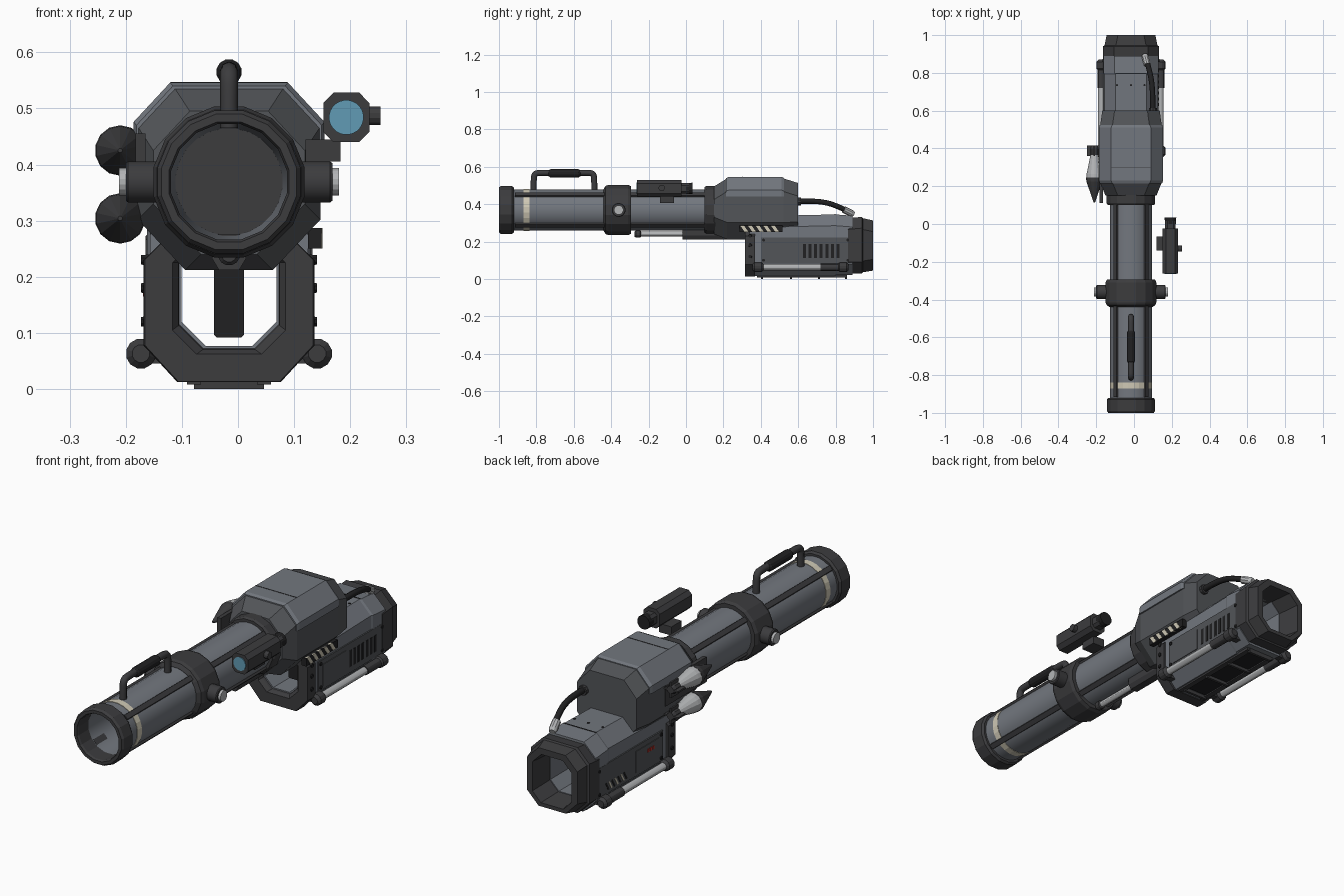
import bpy, bmesh, math
from mathutils import Vector

if "Cube" in bpy.data.objects:
    bpy.data.objects.remove(bpy.data.objects["Cube"])

CX, CZ = -0.016, 0.369          # barrel axis


def material(name, r, g, b):
    m = bpy.data.materials.new(name)
    m.diffuse_color = (r, g, b, 1)
    m.use_nodes = True
    m.node_tree.nodes["Principled BSDF"].inputs["Base Color"].default_value = m.diffuse_color
    return m


ARMOR = material("armor_grey", 0.17, 0.185, 0.21)
MID = material("mid_grey", 0.085, 0.09, 0.098)
DARK = material("dark_grey", 0.045, 0.045, 0.048)
BLACK = material("black", 0.015, 0.015, 0.016)
LIGHT = material("steel", 0.45, 0.46, 0.47)
CREAM = material("cream", 0.62, 0.58, 0.46)
GLASS = material("blue_glass", 0.12, 0.33, 0.46)
RED = material("red_light", 0.5, 0.03, 0.02)


def skin(name, rings, mat, closed=False, smooth=False):
    """Bridge equal-sized rings; cap the ends, or join last to first."""
    bm = bmesh.new()
    vs = [[bm.verts.new(p) for p in ring] for ring in rings]
    n = len(vs[0])
    pairs = list(zip(vs, vs[1:])) + ([(vs[-1], vs[0])] if closed else [])
    for a, b in pairs:
        for i in range(n):
            j = (i + 1) % n
            bm.faces.new((a[i], a[j], b[j], b[i]))
    if not closed:
        bm.faces.new(vs[0])
        bm.faces.new(vs[-1])
    bmesh.ops.recalc_face_normals(bm, faces=bm.faces)
    me = bpy.data.meshes.new(name)
    bm.to_mesh(me)
    bm.free()
    me.materials.append(mat)
    ob = bpy.data.objects.new(name, me)
    bpy.context.collection.objects.link(ob)
    if smooth:
        bpy.ops.object.select_all(action='DESELECT')
        ob.select_set(True)
        bpy.context.view_layer.objects.active = ob
        bpy.ops.object.shade_smooth_by_angle(angle=math.radians(30))
    return ob


def octa(y, hw, z0, z1, ct=(0.06, 0.06), cb=(0.06, 0.06), cx=CX):
    """Chamfered rectangle in the xz plane; ct / cb are top / bottom chamfers."""
    half = [(hw - cb[0], z0), (hw, z0 + cb[1]), (hw, z1 - ct[1]), (hw - ct[0], z1)]
    return [(cx + x, y, z) for x, z in half] + [(cx - x, y, z) for x, z in reversed(half)]


def lathe(name, prof, mat, at=(CX, 0, CZ), axis=(0, 1, 0), n=16, closed=False, smooth=False):
    """Turn (distance, radius) pairs around an axis."""
    q = Vector(axis).to_track_quat('Z', 'Y')
    rings = [[Vector(at) + q @ Vector((r * math.cos((i + .5) * math.tau / n),
              r * math.sin((i + .5) * math.tau / n), t)) for i in range(n)] for t, r in prof]
    return skin(name, rings, mat, closed, smooth)


def box(name, x, y, z, mat, shear=0):
    """Box from ranges; shear slides its top along y."""
    return skin(name, [[(x[0], y[0] + s, h), (x[1], y[0] + s, h), (x[1], y[1] + s, h), (x[0], y[1] + s, h)]
                       for h, s in ((z[0], 0), (z[1], shear))], mat)


def pipe(name, pts, r, mat):
    cu = bpy.data.curves.new(name, 'CURVE')
    cu.dimensions = '3D'
    cu.bevel_depth, cu.bevel_resolution, cu.use_fill_caps = r, 2, True
    sp = cu.splines.new('NURBS')
    sp.points.add(len(pts) - 1)
    for p, c in zip(sp.points, pts):
        p.co = (*c, 1)
    sp.use_endpoint_u, sp.order_u, sp.resolution_u = True, 3, 5
    cu.materials.append(mat)
    ob = bpy.data.objects.new(name, cu)
    bpy.context.collection.objects.link(ob)


# Barrel: hollow tube, muzzle, bands, rails
lathe("barrel_tube", [(-.95, .111), (.18, .111), (.18, .095), (-.95, .106)], ARMOR, n=24, closed=True, smooth=True)
lathe("bore_end", [(.10, .1), (.12, .1)], DARK)
lathe("muzzle_ring", [(-1, .123), (-.99, .13), (-.93, .13), (-.92, .122), (-.92, .105), (-.99, .105), (-1, .109)],
      DARK, closed=True)
lathe("cream_band", [(-.87, .113), (-.838, .113), (-.838, .108), (-.87, .108)], CREAM, n=24, closed=True)
lathe("barrel_collar", [(-.44, .115), (-.43, .131), (-.415, .137), (-.31, .137), (-.295, .13), (-.295, .108), (-.44, .108)],
      DARK, closed=True)
lathe("rear_ring", [(.10, .125), (.11, .131), (.17, .131), (.17, .1), (.10, .1)], DARK, closed=True)
for k in range(4):
    a = math.pi / 4 + k * math.pi / 2
    u, v = Vector((math.cos(a), 0, math.sin(a))), Vector((-math.sin(a), 0, math.cos(a)))
    c = Vector((CX, 0, CZ))
    skin("barrel_rail", [[c + Vector((0, y, 0)) + u * r + v * w for r, w in
         ((.104, -.014), (.12, -.011), (.12, .011), (.104, .014))] for y in (-.915, .12)], DARK)

# Side pivots on the collar
for s in (-1, 1):
    lathe("pivot_housing", [(.11, .037), (.18, .037), (.184, .034)], DARK, (CX, -.36, CZ), (s, 0, 0), 20, smooth=True)
    lathe("pivot_cap", [(.17, .025), (.196, .025)], LIGHT, (CX, -.36, CZ), (s, 0, 0))

# Carry handle
pipe("carry_handle", [(CX, -.815, .465), (CX, -.815, .53), (CX, -.81, .565), (CX, -.77, .568), (CX, -.65, .568),
                      (CX, -.53, .568), (CX, -.495, .565), (CX, -.49, .53), (CX, -.49, .465)], .016, DARK)
lathe("handle_grip", [(-.735, .016), (-.725, .023), (-.575, .023), (-.565, .016)], BLACK, (CX, 0, .565), n=12)

# Rod and housing below the barrel
lathe("under_rod", [(-.25, .014), (0, .014)], LIGHT, (CX, 0, .24), n=12, smooth=True)
lathe("under_rod_tip", [(-.275, .014), (-.268, .02), (-.245, .02), (-.24, .014)], DARK, (CX, 0, .24), n=12)
skin("under_housing", [octa(y, .03, .212, .275, (.01, .01), (.012, .02)) for y in (-.02, .32)], DARK)

# Scope on the right
S = .193
skin("scope_body", [octa(y, .041, .44, .528, (.018, .018), (.018, .018), S) for y in (-.262, -.025)], DARK)
skin("scope_eyepiece", [octa(y, .028, .456, .512, (.012, .012), (.012, .012), S) for y in (-.03, .015)], DARK)
lathe("scope_eyecup", [(.0, .03), (.035, .032)], BLACK, (S, 0, .484), n=12)
lathe("scope_lens", [(-.265, .031), (-.255, .031)], GLASS, (S, 0, .484), n=24)
lathe("scope_knob", [(.035, .017), (.061, .017)], DARK, (S, -.13, .487), (1, 0, 0), 12)
box("scope_mount", (.12, .183), (-.14, -.065), (.405, .445), DARK)

# Receiver with armour cap
T, B = (.065, .07), (.085, .09)
skin("receiver", [octa(.15, .135, .24, .495, T, B), octa(.22, .163, .212, .538, T, B), octa(.52, .163, .212, .538, T, B),
                  octa(.60, .152, .215, .513, T, B)], MID)
skin("receiver_cap", [octa(y, hw, .44, z, T, (0, .005)) for y, hw, z in
                      ((.215, .165, .54), (.23, .17, .546), (.51, .17, .546), (.525, .165, .54))], ARMOR)
box("cap_seam", (CX - .104, CX + .104), (.30, .303), (.54, .5475), DARK)


# Open lower body: a tunnel from front plate to rear cap
def tunnel(name, outer, mat, hole=.085):
    rings = [octa(*o) for o in outer]
    rings += [octa(y, h, .077 - (h - .085), .285, (.045, .045), (.043, .043)) for y, h in
              ((outer[-1][0], .085 if hole < .09 else hole), (outer[0][0], .085))]
    skin(name, rings, mat, closed=True)


tunnel("lower_body", [(.34, .141, .016, .335), (.79, .141, .016, .345), (.80, .146, .02, .345), (.89, .146, .02, .338)], ARMOR)
skin("front_frame", [octa(y, h, z, .29, (.06, .06), (.06, .065)) for y, h, z in
     ((.315, .15, .013), (.325, .152, .012), (.37, .152, .012))] +
     [octa(y, h, z, .27, (.045, .045), (.043, .043)) for y, h, z in ((.37, .085, .077), (.33, .09, .07), (.315, .101, .062))],
     DARK, closed=True)
tunnel("rear_cap", [(.865, .149, .03, .325), (.94, .149, .03, .332), (.945, .14, .036, .325), (1, .129, .045, .313)], DARK, .1)
box("roof_seam", (CX - .083, CX + .083), (.795, .799), (.335, .347), BLACK)

# Inner grip hanging in the tunnel
skin("inner_grip", [octa(y, .027, .092, .30, (.005, .005), (.005, .005)) for y in (.43, .49)], BLACK)

# Both flanks: panels, screws, support rods
for s in (-1, 1):
    def fx(a, b):
        return tuple(sorted((CX + s * a, CX + s * b)))
    box("side_panel", fx(.135, .147), (.40, .88), (.085, .222), MID)
    box("panel_step", fx(.135, .15), (.43, .60), (.10, .20), MID)
    for y in (.415, .865):
        for z in (.10, .208):
            lathe("panel_screw", [(.14, .008), (.151, .008)], BLACK, (CX, y, z), (s, 0, 0), 8)
    for z in (.12, .18, .23):
        lathe("frame_screw", [(.14, .011), (.157, .009)], BLACK, (CX, .343, z), (s, 0, 0), 8)
    at = (CX + s * .157, 0, .063)
    lathe("support_rod", [(.40, .017), (.74, .017)], LIGHT, at, n=12, smooth=True)
    lathe("support_sleeve", [(.72, .021), (.85, .021)], DARK, at, n=12, smooth=True)
    for y in (.385, .84):
        lathe("rod_knob", [(y - .03, .016), (y - .018, .027), (y + .018, .027), (y + .03, .016)], DARK, at, n=12)
        box("rod_bracket", fx(.11, .155), (y - .015, y + .015), (.045, .085), DARK)
    box("bottom_rail", fx(.05, .075), (.38, .86), (.008, .03), DARK)
for i in range(7):
    box("vent_slot", (.13, .1325), (.625 + i * .03, .641 + i * .03), (.112, .188), BLACK)
    box("left_hazard_stripe", (-.1645, -.16), (.66 + i * .022, .67 + i * .022), (.10, .135), CREAM if i % 2 else BLACK, .02)
for i in range(3):
    box("red_indicator", (-.169, -.163), (.47 + i * .018, .482 + i * .018), (.165, .18), RED)

# Hazard plate on the right of the receiver
box("hazard_plate", (.125, .149), (.285, .515), (.25, .287), BLACK)
for i in range(5):
    box("hazard_stripe", (.14, .1505), (.315 + i * .041, .335 + i * .041), (.25, .287), CREAM, -.026)

# Underside panels
for i in range(3):
    y = .42 + i * .15
    box("underside_slot", (CX - .048, CX + .048), (y, y + .125), (.012, .02), BLACK)
for y in (.40, .555, .705, .85):
    box("underside_rib", (CX - .062, CX + .062), (y, y + .012), (0, .02), DARK)

# Two rounds on the left bracket
box("round_bracket", (-.183, -.165), (.11, .41), (.34, .455), DARK)
for z in (.425, .304):
    at = (-.21, 0, z)
    lathe("round_tip", [(.115, .004), (.225, .043), (.245, .045)], DARK, at, n=14)
    lathe("round_body", [(.242, .044), (.265, .042), (.37, .02)], LIGHT, at, n=14)
    lathe("round_tail", [(.365, .022), (.40, .022), (.415, .017)], DARK, at, n=10)
    box("round_fin", (-.25, -.175), (.36, .415), (z - .004, z + .004), DARK)
    box("round_fin_upright", (-.214, -.206), (.36, .415), (z - .036, z + .036), DARK)
    box("round_clip", (-.205, -.17), (.30, .33), (z - .018, z + .018), DARK)

# Hose from receiver to rear roof
pipe("hose", [(.10, .58, .415), (.10, .66, .418), (.095, .75, .41), (.08, .82, .385), (.066, .87, .36)], .014, BLACK)
lathe("hose_connector", [(-.03, .019), (.015, .019), (.03, .014)], LIGHT, (.063, .87, .358), (-.25, 1, -.5), 10)
lathe("hose_socket", [(0, .022), (.025, .022)], DARK, (.10, .59, .415), n=10)
for x in (-.09, CX, .055):
    lathe("roof_screw", [(.33, .006), (.346, .006)], BLACK, (x, .735, 0), (0, 0, 1), 8)
